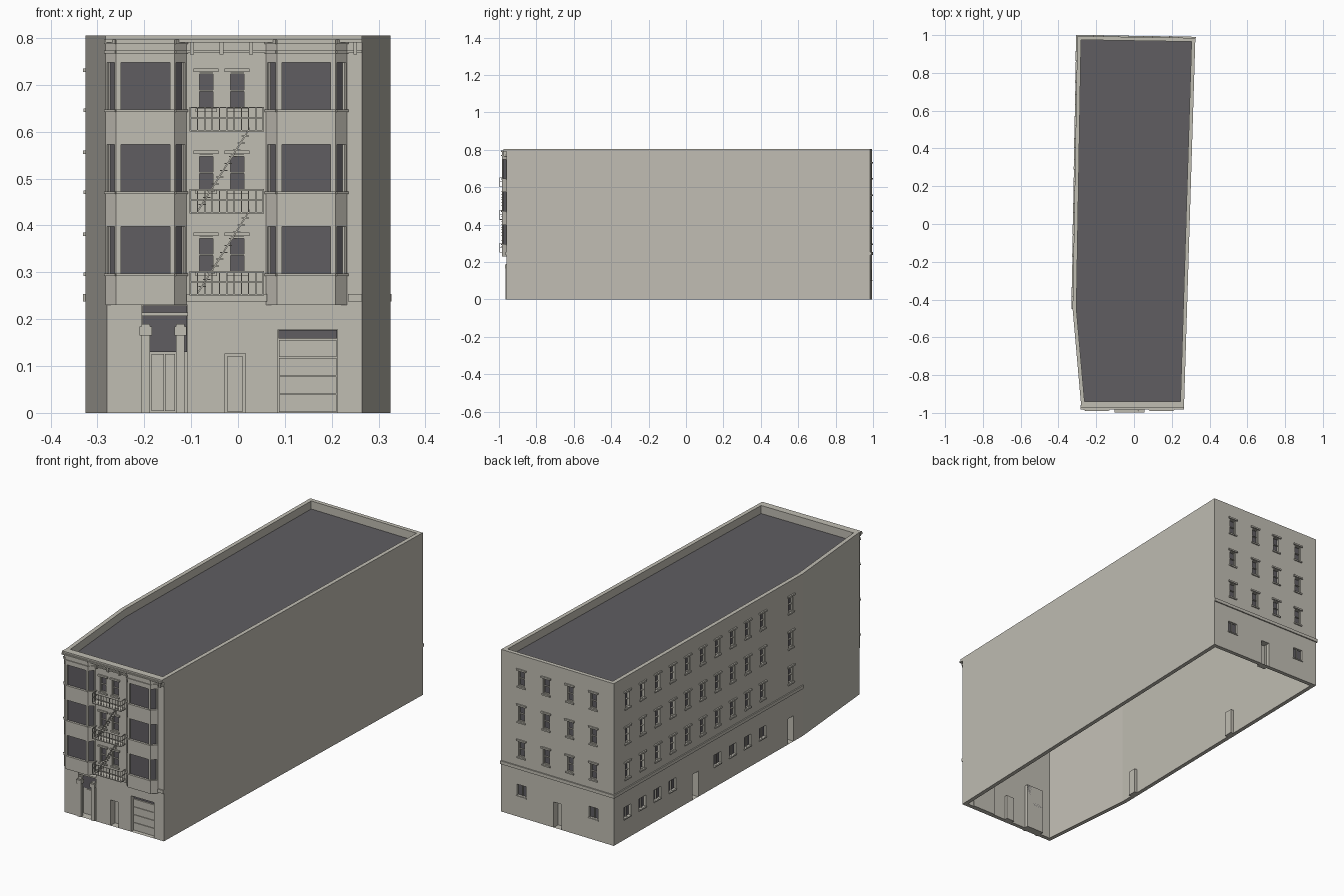
import bpy, bmesh
from mathutils import Vector
from mathutils.geometry import intersect_line_line

cube = bpy.data.objects.get("Cube")
if cube:
    bpy.data.objects.remove(cube)


def material(name, rgb):
    m = bpy.data.materials.new(name)
    m.use_nodes = True
    m.diffuse_color = (*rgb, 1)
    m.node_tree.nodes["Principled BSDF"].inputs["Base Color"].default_value = (*rgb, 1)
    return m


MATS = [material("warm_stone", (0.53, 0.51, 0.45)), material("dark_grey", (0.115, 0.11, 0.12))]
STONE, DARK = 0, 1
parts = {}


def face(part, points, mat=STONE):
    bm = parts.setdefault(part, bmesh.new())
    bm.faces.new([bm.verts.new(p) for p in points]).material_index = mat


class Wall:
    """Upright plane addressed by an x or y coordinate, height and outward distance."""

    def __init__(self, p0, p1, axis, inner=None):
        self.p0, self.p1, self.axis, self.inner = Vector((*p0, 0)), Vector((*p1, 0)), axis, inner
        d = self.p1 - self.p0
        self.n = Vector((d.y, -d.x, 0)).normalized()

    def t(self, c):
        return (c - self.p0[self.axis]) / (self.p1[self.axis] - self.p0[self.axis])

    def at(self, c, z, d=0):
        return self.p0.lerp(self.p1, self.t(c)) + self.n * d + Vector((0, 0, z))

    def rect(self, c0, c1, z0, z1, d=0):
        c0, c1 = sorted((c0, c1), key=self.t)
        return [self.at(c0, z0, d), self.at(c1, z0, d), self.at(c1, z1, d), self.at(c0, z1, d)]

    def skin(self, part, bottom, top, holes, flip=False):
        ends = [self.p0[self.axis], self.p1[self.axis]]
        cs = sorted(set(ends + [c for h in holes for c in h[:2]]), key=self.t)
        zs = sorted({bottom, top} | {z for h in holes for z in h[2:4]})
        for c0, c1 in zip(cs, cs[1:]):
            for z0, z1 in zip(zs, zs[1:]):
                c, z = (c0 + c1) / 2, (z0 + z1) / 2
                if not any(h[0] < c < h[1] and h[2] < z < h[3] for h in holes):
                    q = self.rect(c0, c1, z0, z1)
                    face(part, q[::-1] if flip else q)
                    if self.inner and z0 == 0:
                        i0 = self.inner.p0 if c0 == ends[0] else self.inner.at(c0, 0)
                        i1 = self.inner.p1 if c1 == ends[1] else self.inner.at(c1, 0)
                        face(part, [i0, i1, q[1], q[0]])

    def recess(self, part, hole):
        c0, c1, z0, z1, depth, mat = hole
        a, b = self.rect(c0, c1, z0, z1), self.rect(c0, c1, z0, z1, -depth)
        for k in range(4):
            j = (k + 1) % 4
            face(part, [a[k], a[j], b[j], b[k]])
        face(part, b, mat)

    def box(self, part, c0, c1, z0, z1, d0, d1, mat=STONE, rise=0):
        a, b = self.rect(c0, c1, z0, z1, d0), self.rect(c0, c1, z0, z1, d1)
        for q in (a, b):
            q[1].z += rise
            q[2].z += rise
        for k in range(4):
            j = (k + 1) % 4
            face(part, [a[k], a[j], b[j], b[k]], mat)
        face(part, a[::-1], mat)
        face(part, b, mat)


# Footprint and its inset copy
TOP, ROOF, THICK = 0.805, 0.765, 0.02
corners = [(-.28, -.96), (.265, -.96), (.325, .985), (-.30, .995), (-.325, -.45)]
N = len(corners)
axes = [0, 1, 0, 1, 1]
outer = [Wall(corners[i], corners[(i + 1) % N], axes[i]) for i in range(N)]
inset = []
for i, w in enumerate(outer):
    v = outer[i - 1]
    hit = intersect_line_line(v.p0 - v.n * THICK, v.p1 - v.n * THICK,
                              w.p0 - w.n * THICK, w.p1 - w.n * THICK)[0]
    inset.append((hit.x, hit.y))
for i, w in enumerate(outer):
    w.inner = Wall(inset[i], inset[(i + 1) % N], axes[i])
front, right, back, left, left_front = outer

# Openings on each wall
ROWS = [.30, .475, .65]
holes = {w: [] for w in outer}


def sash_window(w, c, z):
    holes[w].append((c - .017, c + .017, z, z + .075, .012, DARK))
    for s in (-1, 1):
        w.box("window_frames", c + s * .017, c + s * .0145, z, z + .075, -.012, -.003)
    for h in (0, .036, .0725):
        w.box("window_frames", c - .0145, c + .0145, z + h, z + h + .0025, -.012, -.004)
    w.box("lintels_and_sills", c - .0265, c + .0265, z + .077, z + .085, 0, .007)
    w.box("lintels_and_sills", c - .023, c + .023, z - .008, z - .001, 0, .006)


def small_window(w, c):
    holes[w].append((c - .026, c + .026, .105, .16, .012, DARK))
    w.box("lintels_and_sills", c - .029, c + .029, .099, .104, 0, .004)
    w.box("window_frames", c - .0015, c + .0015, .105, .16, -.012, -.006)


def door(w, c):
    holes[w].append((c - .022, c + .022, 0, .127, .035, STONE))
    w.box("doors", c - .017, c + .017, .003, .12, -.035, -.031)


back_columns = [.325 - .625 * f for f in (.18, .40, .61, .82)]
side_columns = [.89 - .115 * i for i in range(10)]
for z in ROWS:
    for c in (-.068, -.002):
        sash_window(front, c, z)
    for c in back_columns:
        sash_window(back, c, z)
    for c in side_columns + [-.36]:
        sash_window(left, c, z)
for c in (back_columns[0], back_columns[3]):
    small_window(back, c)
for c in side_columns[:4] + side_columns[6:]:
    small_window(left, c)
door(back, .012)
door(left, .37)
door(left, -.36)
door(front, -.006)
holes[front] += [(-.205, -.108, 0, .23, .04, STONE), (.085, .212, 0, .178, .025, STONE)]

# Shell: outer skin, inner skin, parapet top
for w in outer:
    w.skin("walls", 0, TOP, holes[w])
    w.inner.skin("walls", 0, TOP, [h for h in holes[w] if h[4] > THICK], True)
    for h in holes[w]:
        w.recess("walls", h)
    up = Vector((0, 0, TOP))
    face("walls", [w.p0 + up, w.p1 + up, w.inner.p1 + up, w.inner.p0 + up])
face("roof", [(x, y, ROOF) for x, y in inset], DARK)

# Stone belt courses above the ground floor
back.box("belt_course", -.305, .327, .238, .254, 0, .006)
left.box("belt_course", -.45, 1.0, .238, .254, 0, .006)
front.box("belt_course", -.11, .062, .238, .254, 0, .006)
front.box("belt_course", .235, .265, .238, .254, 0, .006)

# Bay windows
for x in (-.283, .06):
    plan = [(x, -.96), (x + .023, -.985), (x + .148, -.985), (x + .173, -.96)]
    for i in range(3):
        w = Wall(plan[i], plan[i + 1], 0)
        a, b = w.p0.x, w.p1.x
        gap = .0105 if i == 1 else .003
        panes = [(a + gap, b - gap, z - .003, z + .098, .007, DARK) for z in ROWS]
        w.skin("bay_windows", .23, .795, panes)
        for p in panes:
            w.recess("bay_windows", p)
            w.box("bay_sills", a, b, p[2] - .005, p[2], 0, .004)
        w.box("bay_cornice", a, b, .767, .773, 0, .004)
        w.box("bay_cornice", a, b, .787, .797, 0, .004)
    face("bay_windows", [(px, py, .23) for px, py in plan[::-1]])
    face("bay_windows", [(px, py, .795) for px, py in plan])

# Main cornice with brackets
front.box("cornice", -.283, .265, .79, .797, 0, .022)
front.box("cornice", -.283, .265, .797, TOP, 0, .015)
front.box("cornice", -.11, .06, .768, .774, 0, .006)
front.box("cornice", .233, .265, .768, .774, 0, .006)
for x in (-.098, -.035, .028, .25):
    front.box("cornice_brackets", x - .004, x + .004, .765, .79, 0, .015)

# Entrance: glazing, lintel bar, door leaves and pillars
front.box("entrance_glass", -.204, -.109, .13, .229, -.04, -.036, DARK)
front.box("entrance_lintel", -.205, -.108, .207, .214, -.036, -.004)
for a, b in ((-.185, -.158), (-.156, -.134)):
    front.box("entrance_doors", a, b, .004, .126, -.04, -.035)
for x in (-.197, -.123):
    front.box("entrance_pillars", x - .009, x + .009, 0, .165, -.012, .004)
    front.box("entrance_pillars", x - .013, x + .013, .165, .184, -.014, .009)
    front.box("entrance_pillars", x - .009, x + .009, .184, .19, -.012, .006)

# Garage door: dark strip over stacked panels
front.box("garage_glass", .086, .211, .159, .177, -.025, -.02, DARK)
for i in range(4):
    front.box("garage_door", .087, .21, .002 + i * .039, .039 + i * .039, -.025, -.018)

# Fire escape: platforms, railings and ladders
X0, X1, REACH, BAR = -.103, .055, .037, .0022
for z in (.25, .425, .60):
    front.box("fire_escape_platforms", X0, X1, z, z + .004, 0, REACH)
    for h in (.028, .050):
        front.box("fire_escape_railings", X0, X1, z + h, z + h + BAR, REACH - BAR, REACH)
        for x in (X0, X1 - BAR):
            front.box("fire_escape_railings", x, x + BAR, z + h, z + h + BAR, 0, REACH - BAR)
    for i in range(11):
        x = X0 + (X1 - X0 - BAR) * i / 10
        front.box("fire_escape_railings", x, x + BAR, z + .004, z + .05, REACH - BAR, REACH)
    for x in (X0, X1 - BAR):
        for d in (.008, .02):
            front.box("fire_escape_railings", x, x + BAR, z + .004, z + .05, d, d + BAR)
for z in (.254, .429):
    for d in (.012, .028):
        front.box("fire_escape_ladders", -.085, .025, z, z + .006, d, d + BAR, rise=.175)
    for i in range(1, 12):
        x, h = -.085 + .11 * i / 12, z + .175 * i / 12
        front.box("fire_escape_ladders", x - .008, x + .008, h, h + .002, .012, .03)

# Turn the collected parts into objects
for name, bm in parts.items():
    bmesh.ops.remove_doubles(bm, verts=bm.verts, dist=1e-5)
    mesh = bpy.data.meshes.new(name)
    bm.to_mesh(mesh)
    bm.free()
    for m in MATS:
        mesh.materials.append(m)
    bpy.context.scene.collection.objects.link(bpy.data.objects.new(name, mesh))
